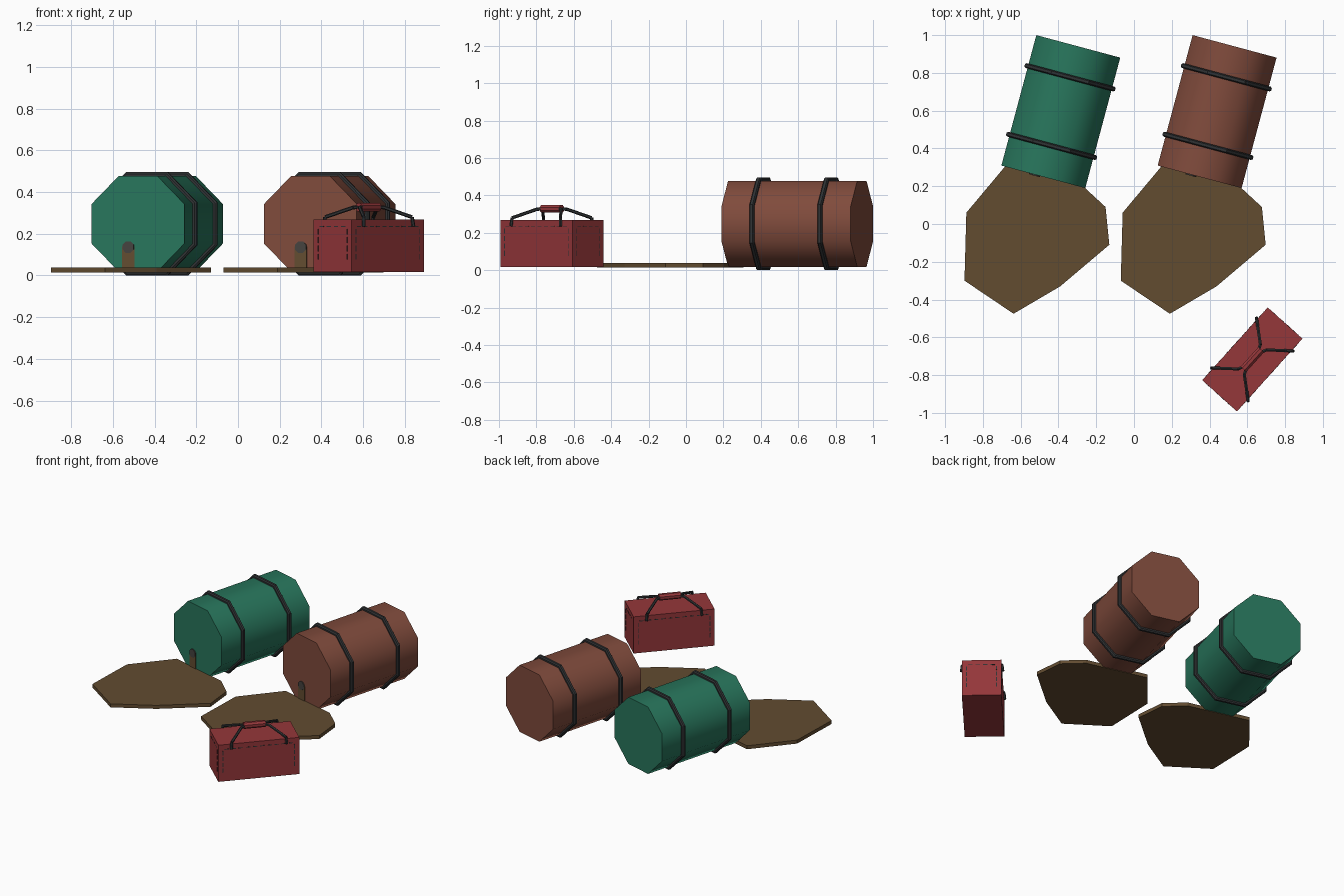
import bpy, bmesh
from math import radians, pi, cos, sin
from mathutils import Matrix, Vector

if "Cube" in bpy.data.objects:
    bpy.data.objects.remove(bpy.data.objects["Cube"])


def material(name, rgb):
    m = bpy.data.materials.new(name)
    m.diffuse_color = (*rgb, 1)
    m.use_nodes = True
    m.node_tree.nodes["Principled BSDF"].inputs["Base Color"].default_value = m.diffuse_color
    return m


GREEN = material("drum green", (0.021, 0.18, 0.107))
RUST = material("drum rust", (0.215, 0.07, 0.045))
OIL = material("oil brown", (0.122, 0.072, 0.03))
RED = material("bag red", (0.3, 0.038, 0.042))
BLACK = material("strap black", (0.03, 0.033, 0.035))
GREY = material("hole grey", (0.06, 0.055, 0.05))


def finish(bm, name, mat, frame, angle=None):
    """Turn a bmesh into a placed object with one colour."""
    bmesh.ops.recalc_face_normals(bm, faces=bm.faces)
    bm.transform(frame)
    me = bpy.data.meshes.new(name)
    bm.to_mesh(me)
    bm.free()
    me.materials.append(mat)
    ob = bpy.data.objects.new(name, me)
    bpy.context.collection.objects.link(ob)
    if angle:
        bpy.ops.object.select_all(action='DESELECT')
        ob.select_set(True)
        bpy.context.view_layer.objects.active = ob
        bpy.ops.object.shade_smooth_by_angle(angle=radians(angle))
    return ob


def add_box(bm, centre, size):
    bmesh.ops.create_cube(bm, size=1, matrix=Matrix.Translation(centre) @ Matrix.Diagonal((*size, 1)))


def add_cyl(bm, centre, r, depth, n, axis='Y'):
    """Cylinder with flats up and down, along local y or x."""
    turn = Matrix.Rotation(pi / 2, 4, 'X' if axis == 'Y' else 'Y')
    bmesh.ops.create_cone(bm, cap_ends=True, segments=n, radius1=r, radius2=r, depth=depth,
                          matrix=Matrix.Translation(centre) @ turn @ Matrix.Rotation(pi / n, 4, 'Z'))


def add_rod(bm, a, b, r):
    a, b = Vector(a), Vector(b)
    rot = (b - a).to_track_quat('Z', 'Y').to_matrix().to_4x4()
    bmesh.ops.create_cone(bm, cap_ends=True, segments=6, radius1=r, radius2=r, depth=(b - a).length,
                          matrix=Matrix.Translation((a + b) / 2) @ rot)


# Leaking drums with bands, spill and puddle
def drum(label, x, mat):
    frame = Matrix.Translation((x, 0.595, 0.248)) @ Matrix.Rotation(radians(-15), 4, 'Z')
    k = cos(pi / 8)
    bm = bmesh.new()
    add_cyl(bm, (0, 0, 0), 0.23 / k, 0.715, 8)
    finish(bm, label + "_drum", mat, frame, 50)

    # Octagonal bands swept from a small bevelled section
    bm = bmesh.new()
    section = [(-0.013, 0.222), (-0.013, 0.24), (-0.007, 0.248),
               (0.007, 0.248), (0.013, 0.24), (0.013, 0.222)]
    for t in (-0.188, 0.188):
        rings = []
        for i in range(8):
            a = pi / 8 + i * pi / 4
            rings.append([bm.verts.new((r / k * cos(a), t + y, r / k * sin(a))) for y, r in section])
        for i in range(8):
            p, q = rings[i], rings[(i + 1) % 8]
            for j in range(6):
                bm.faces.new((p[j], p[(j + 1) % 6], q[(j + 1) % 6], q[j]))
    finish(bm, label + "_bands", BLACK, frame)

    # Hole in the front end and the oil running from it
    bm = bmesh.new()
    add_box(bm, (-0.047, -0.359, -0.165), (0.06, 0.006, 0.11))
    finish(bm, label + "_oil_run", OIL, frame)
    bm = bmesh.new()
    add_cyl(bm, (-0.047, -0.36, -0.112), 0.03, 0.008, 8)
    finish(bm, label + "_hole", GREY, frame)

    # Puddle
    outline = [(-0.50, -0.535), (-0.51, -0.895), (-0.25, -1.07), (-0.003, -0.925),
               (0.257, -0.705), (0.237, -0.505), (0.118, -0.395), (-0.293, -0.288)]
    bm = bmesh.new()
    base = bm.faces.new([bm.verts.new((px, py, 0.015)) for px, py in outline])
    top = bmesh.ops.extrude_face_region(bm, geom=[base], use_keep_orig=True)
    for v in top['geom']:
        if isinstance(v, bmesh.types.BMVert):
            v.co.z = 0.039
    finish(bm, label + "_puddle", OIL, Matrix.Translation((x, 0.595, 0)))


drum("green", -0.3875, GREEN)
drum("rust", 0.44, RUST)

# Tool bag
BAG = Matrix.Translation((0.6265, -0.717, 0)) @ Matrix.Rotation(radians(48), 4, 'Z')
L, W = 0.518, 0.247
bm = bmesh.new()
add_box(bm, (0, 0, 0.142), (L, W, 0.252))
finish(bm, "tool_bag", RED, BAG)

# Handle straps: four legs meeting at the grip
bm = bmesh.new()
for su in (-1, 1):
    for sv in (-1, 1):
        path = [(0.065, 0.012, 0.328), (0.088, 0.022, 0.326), (0.173, 0.125, 0.28), (0.178, 0.13, 0.235)]
        path = [(su * u, sv * v, z) for u, v, z in path]
        for a, b in zip(path, path[1:]):
            add_rod(bm, a, b, 0.009)
finish(bm, "handle_straps", BLACK, BAG)

# Grip
bm = bmesh.new()
add_cyl(bm, (0, 0, 0.328), 0.022, 0.14, 8, 'X')
finish(bm, "grip", RED, BAG)

# Dashed stitching on all four sides
bm = bmesh.new()
for turn, half, out in ((0, L / 2, W / 2), (1, W / 2, L / 2)):
    for side in (0, 2):
        rot = Matrix.Rotation((turn + side) * pi / 2, 4, 'Z')
        start = len(bm.verts)
        reach = half - 0.03
        n = int(reach * 2 / 0.045)
        for i in range(n):
            add_box(bm, (-reach + (i + 0.5) * 2 * reach / n, -out, 0.235), (0.028, 0.002, 0.005))
        for s in (-1, 1):
            for i in range(4):
                add_box(bm, (s * reach, -out, 0.21 - i * 0.04), (0.005, 0.002, 0.028))
        bm.verts.ensure_lookup_table()
        bmesh.ops.transform(bm, matrix=rot, verts=bm.verts[start:])
finish(bm, "stitching", BLACK, BAG)
